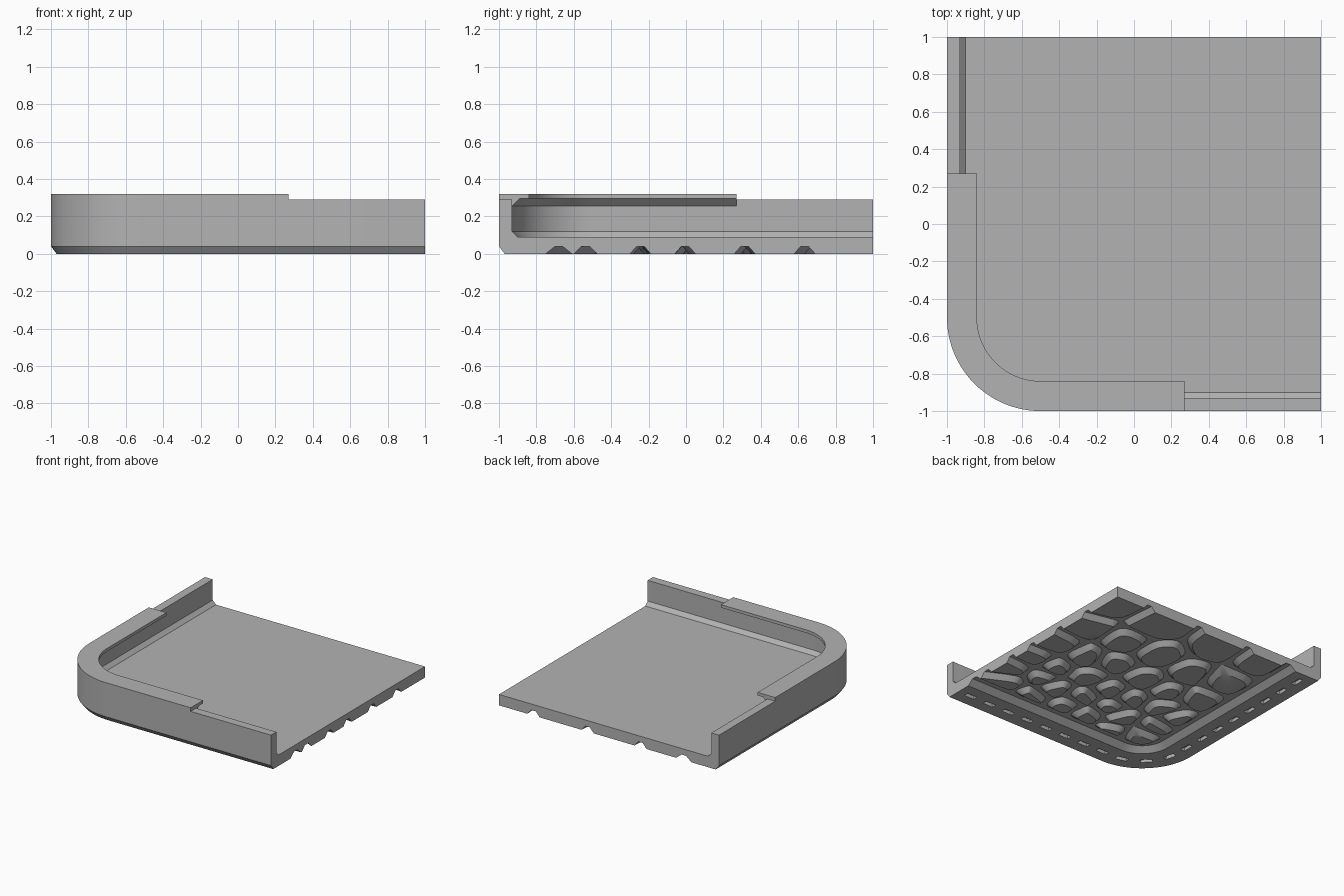
import bpy, bmesh, math
from mathutils import Vector

if "Cube" in bpy.data.objects:
    bpy.data.objects.remove(bpy.data.objects["Cube"])

grey = bpy.data.materials.new("plain grey")
grey.diffuse_color = (0.45, 0.45, 0.45, 1)
grey.use_nodes = True
grey.node_tree.nodes["Principled BSDF"].inputs["Base Color"].default_value = grey.diffuse_color


def make_object(name, bm, smooth=False):
    bmesh.ops.recalc_face_normals(bm, faces=bm.faces)
    mesh = bpy.data.meshes.new(name)
    bm.to_mesh(mesh)
    bm.free()
    mesh.materials.append(grey)
    ob = bpy.data.objects.new(name, mesh)
    bpy.context.collection.objects.link(ob)
    if smooth:
        bpy.ops.object.select_all(action='DESELECT')
        ob.select_set(True)
        bpy.context.view_layer.objects.active = ob
        bpy.ops.object.shade_smooth_by_angle(angle=math.radians(30))
    return ob


def edge_path(d, end, n=24):
    """Left side, rounded corner, front side, moved inward by d."""
    pts = [(-1 + d, end)]
    for i in range(n + 1):
        a = math.pi + i * math.pi / 2 / n
        pts.append((-0.5 + (0.5 - d) * math.cos(a), -0.5 + (0.5 - d) * math.sin(a)))
    return pts + [(end, -1 + d)]


def sweep(name, profile, end):
    """Carry a closed (inset, height) profile along the edge path."""
    bm = bmesh.new()
    rails = [[bm.verts.new((x, y, z)) for x, y in edge_path(d, end)] for d, z in profile]
    for a, b in zip(rails, rails[1:] + rails[:1]):
        for i in range(len(a) - 1):
            bm.faces.new((a[i], a[i + 1], b[i + 1], b[i]))
    bm.faces.new([r[0] for r in rails])
    bm.faces.new([r[-1] for r in rails])
    return make_object(name, bm, True)


# Wall with chamfered foot, inner cove and flat border underneath
wall = sweep("wall_and_border", [(0, 0.29), (0, 0.04), (0.03, 0), (0.25, 0), (0.30, 0.04),
                                 (0.30, 0.09), (0.10, 0.09), (0.07, 0.12), (0.07, 0.29)], 1)

# Overhanging rim around the rounded corner
sweep("rim_lip", [(0, 0.29), (0, 0.32), (0.16, 0.32), (0.16, 0.295),
                  (0.11, 0.295), (0.07, 0.255), (0.07, 0.29)], 0.27)

# Floor plate
bm = bmesh.new()
outline = edge_path(0.30, 1) + [(1, 1)]
low = [bm.verts.new((x, y, 0.04)) for x, y in outline]
high = [bm.verts.new((x, y, 0.09)) for x, y in outline]
bm.faces.new(low)
bm.faces.new(high)
for i in range(len(low)):
    j = (i + 1) % len(low)
    bm.faces.new((low[i], low[j], high[j], high[i]))
make_object("floor_plate", bm)

# Row of small slots in the underside of the border
bm = bmesh.new()


def slot(x, y, angle):
    c, s = math.cos(angle), math.sin(angle)
    res = bmesh.ops.create_cube(bm, size=1)
    for v in res["verts"]:
        k = 0.7 if v.co.z > 0 else 1
        u, w = v.co.x * 0.11 * k, v.co.y * 0.045 * k
        v.co = (x + u * c - w * s, y + u * s + w * c, v.co.z * 0.05)


for i in range(8):
    t = -0.41 + i * 0.185
    slot(t, -0.86, 0)
    slot(-0.86, t, math.pi / 2)
for i in range(3):
    a = math.pi + (i + 0.5) * math.pi / 6
    slot(-0.5 + 0.36 * math.cos(a), -0.5 + 0.36 * math.sin(a), a + math.pi / 2)
cutter = make_object("slot_cutter", bm)
cutter.hide_render = True
cutter.hide_viewport = True
cut = wall.modifiers.new("slots", 'BOOLEAN')
cut.operation = 'DIFFERENCE'
cut.solver = 'EXACT'
cut.object = cutter

# Stone-like tread pads under the floor, one per seed point
seeds = [Vector((x, y)) for y, row in (
    (0.86, (0.93, 0.45, -0.08, -0.50)),
    (0.46, (0.84, 0.50, 0.16, -0.17, -0.48)),
    (0.14, (0.87, 0.58, 0.32, 0.03, -0.24, -0.50)),
    (-0.14, (0.86, 0.62, 0.38, 0.12, -0.13, -0.34, -0.54)),
    (-0.37, (0.88, 0.65, 0.42, 0.20, -0.04, -0.25, -0.48)),
    (-0.57, (0.78, 0.50, 0.24, -0.02, -0.27, -0.51))) for x in row]
for i, p in enumerate(seeds):
    p.x += 0.03 * math.sin(i * 2.4) * (p.x < 0.8)
    p.y += 0.045 * math.sin(i * 4.1 + 1) * (p.x < 0.8)


def clip(poly, n, dist):
    """Keep the part of a polygon where p.n <= dist."""
    out = []
    for a, b in zip(poly, poly[1:] + poly[:1]):
        da, db = a.dot(n) - dist, b.dot(n) - dist
        if da <= 0:
            out.append(a)
        if da * db < 0:
            out.append(a.lerp(b, da / (da - db)))
    return out


def pad_outline(p, gap, border):
    poly = [Vector(c) for c in ((-1, -1), (1, -1), (1, 1), (-1, 1))]
    for i in range(7):
        a = math.pi + i * math.pi / 12
        n = Vector((math.cos(a), math.sin(a)))
        poly = clip(poly, n, Vector((-0.5, -0.5)).dot(n) + 0.5 - border)
    for q in seeds:
        if q is not p:
            n = (q - p).normalized()
            poly = clip(poly, n, ((p + q) / 2).dot(n) - gap)
    # Round the corners that are not on the cut sides
    for k in (0.2, 0.25):
        out = []
        for i, v in enumerate(poly):
            if v.x > 0.999 or v.y > 0.999:
                out.append(v)
            else:
                out += [v.lerp(poly[i - 1], k), v.lerp(poly[(i + 1) % len(poly)], k)]
        poly = out
    return poly


pads = bmesh.new()
for p in seeds:
    top, bottom = pad_outline(p, 0.02, 0.34), pad_outline(p, 0.055, 0.39)
    if len(top) < 3 or len(bottom) < 3:
        continue
    one = bmesh.new()
    for poly, z in ((top, 0.04), (bottom, 0)):
        for v in poly:
            one.verts.new((v.x, v.y, z))
    bmesh.ops.remove_doubles(one, verts=one.verts, dist=0.0005)
    bmesh.ops.convex_hull(one, input=one.verts)
    bmesh.ops.delete(one, geom=[v for v in one.verts if not v.link_faces], context='VERTS')
    tmp = bpy.data.meshes.new("pad_part")
    one.to_mesh(tmp)
    one.free()
    pads.from_mesh(tmp)
    bpy.data.meshes.remove(tmp)
make_object("tread_pads", pads, True)
